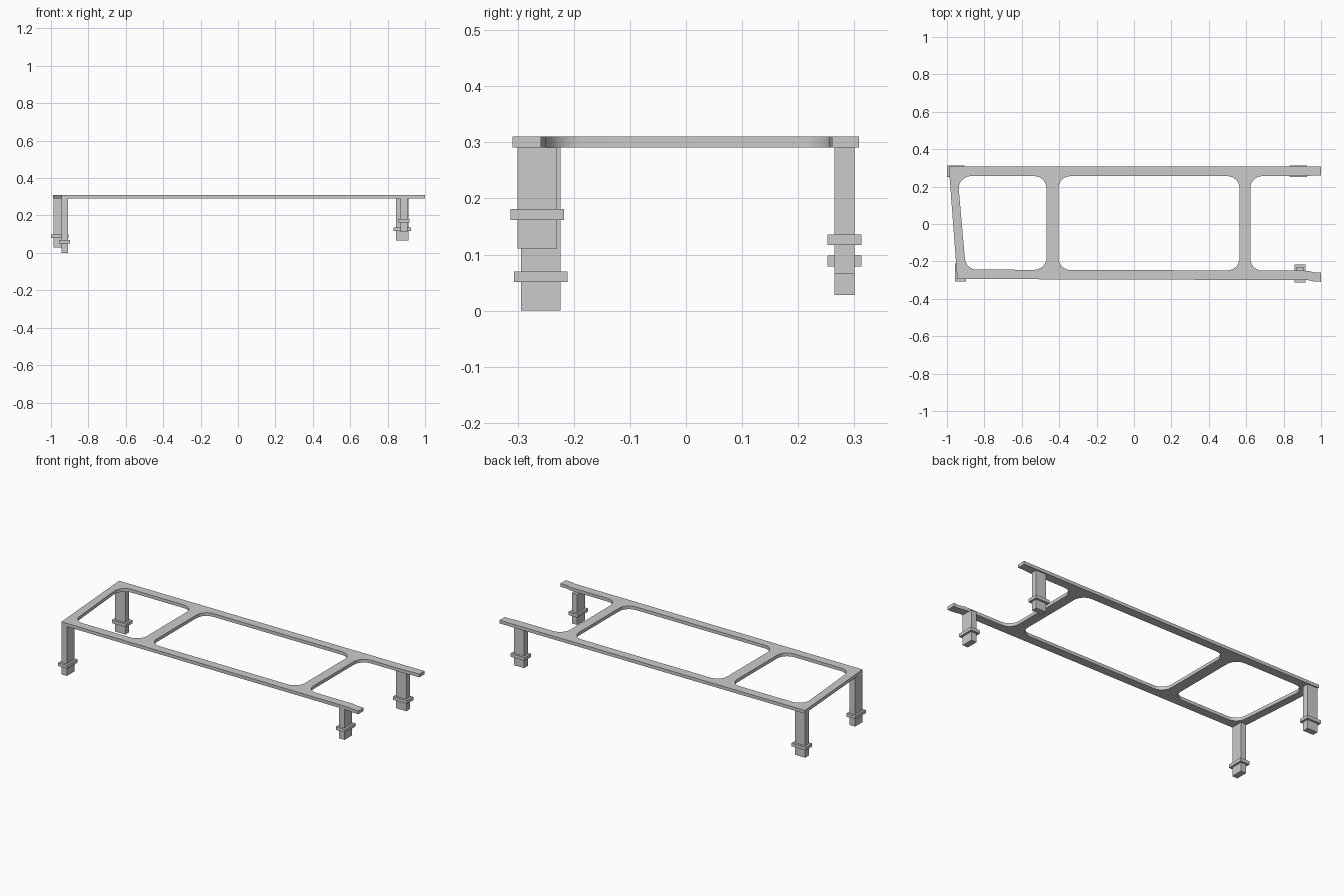
import bpy
import bmesh
from math import tan
from mathutils import Vector

cube = bpy.data.objects.get("Cube")
if cube:
    bpy.data.objects.remove(cube, do_unlink=True)

grey = bpy.data.materials.new("light grey")
colour = (0.6, 0.6, 0.6, 1)
grey.diffuse_color = colour
grey.use_nodes = True
grey.node_tree.nodes["Principled BSDF"].inputs["Base Color"].default_value = colour

FRAME_BOTTOM, FRAME_TOP = 0.291, 0.31


def rounded(corners, steps=8):
    """Turn (x, y, radius) corners into a loop with arc fillets."""
    loop = []
    for i, (x, y, radius) in enumerate(corners):
        here = Vector((x, y, 0))
        if not radius:
            loop.append(here)
            continue
        before = (Vector((*corners[i - 1][:2], 0)) - here).normalized()
        after = (Vector((*corners[(i + 1) % len(corners)][:2], 0)) - here).normalized()
        reach = radius / tan(before.angle(after) / 2)
        centre = here + (before + after).normalized() * (reach**2 + radius**2) ** 0.5
        start = (here + before * reach - centre).normalized()
        end = (here + after * reach - centre).normalized()
        for s in range(steps + 1):
            loop.append(centre + start.slerp(end, s / steps) * radius)
    return loop


def plate(name, loops, bottom, top):
    """Flat plate from an outline loop followed by hole loops."""
    curve = bpy.data.curves.new(name, "CURVE")
    curve.dimensions = "2D"
    curve.fill_mode = "BOTH"
    curve.extrude = (top - bottom) / 2
    for loop in loops:
        spline = curve.splines.new("POLY")
        spline.points.add(len(loop) - 1)
        for point, p in zip(spline.points, loop):
            point.co = (p.x, p.y, 0, 1)
        spline.use_cyclic_u = True
    obj = bpy.data.objects.new(name, curve)
    bpy.context.collection.objects.link(obj)
    obj.location.z = (top + bottom) / 2
    bpy.ops.object.select_all(action="DESELECT")
    obj.select_set(True)
    bpy.context.view_layer.objects.active = obj
    bpy.ops.object.convert(target="MESH")
    obj = bpy.context.object
    bm = bmesh.new()
    bm.from_mesh(obj.data)
    bmesh.ops.remove_doubles(bm, verts=bm.verts, dist=0.0001)
    bmesh.ops.recalc_face_normals(bm, faces=bm.faces)
    bm.to_mesh(obj.data)
    bm.free()
    obj.data.materials.clear()
    obj.data.materials.append(grey)
    bpy.ops.object.shade_smooth_by_angle()


def box(name, x, y, z):
    bpy.ops.mesh.primitive_cube_add(size=1, location=[sum(r) / 2 for r in (x, y, z)])
    obj = bpy.context.object
    obj.name = name
    obj.scale = [r[1] - r[0] for r in (x, y, z)]
    obj.data.materials.append(grey)


# Frame: two rails, a slanted end bar, two crossbars and open rail tips
R = 0.065
outline = rounded([
    (-0.99, 0.307, 0), (-0.945, -0.294, 0), (0.93, -0.3, 0), (0.96, -0.307, 0),
    (1.0, -0.309, 0), (1.0, -0.258, 0), (0.96, -0.258, 0), (0.93, -0.25, 0),
    (0.622, -0.249, R), (0.622, 0.256, R), (0.93, 0.256, 0), (0.96, 0.26, 0),
    (1.0, 0.26, 0), (1.0, 0.308, 0),
])
end_opening = rounded([
    (-0.943, 0.256, R), (-0.899, -0.244, R), (-0.468, -0.245, R), (-0.468, 0.256, R)])
main_opening = rounded([
    (-0.404, 0.256, R), (-0.404, -0.246, R), (0.564, -0.248, R), (0.564, 0.256, R)])
plate("frame", [outline, end_opening, main_opening], FRAME_BOTTOM, FRAME_TOP)

# Legs, each with a collar: name, x range, y range, foot height
legs = [
    ("front_right", (-0.945, -0.91), (-0.294, -0.224), 0.0),
    ("back_right", (-0.987, -0.92), (0.265, 0.3), 0.028),
    ("front_left", (0.87, 0.905), (-0.3, -0.23), 0.111),
    ("back_left", (0.845, 0.912), (0.265, 0.3), 0.066),
]
RIM = 0.0125
for name, x, y, foot in legs:
    box(name + "_leg", x, y, (foot, FRAME_BOTTOM))
    box(name + "_collar", (x[0] - RIM, x[1] + RIM), (y[0] - RIM, y[1] + RIM),
        (foot + 0.051, foot + 0.07))
